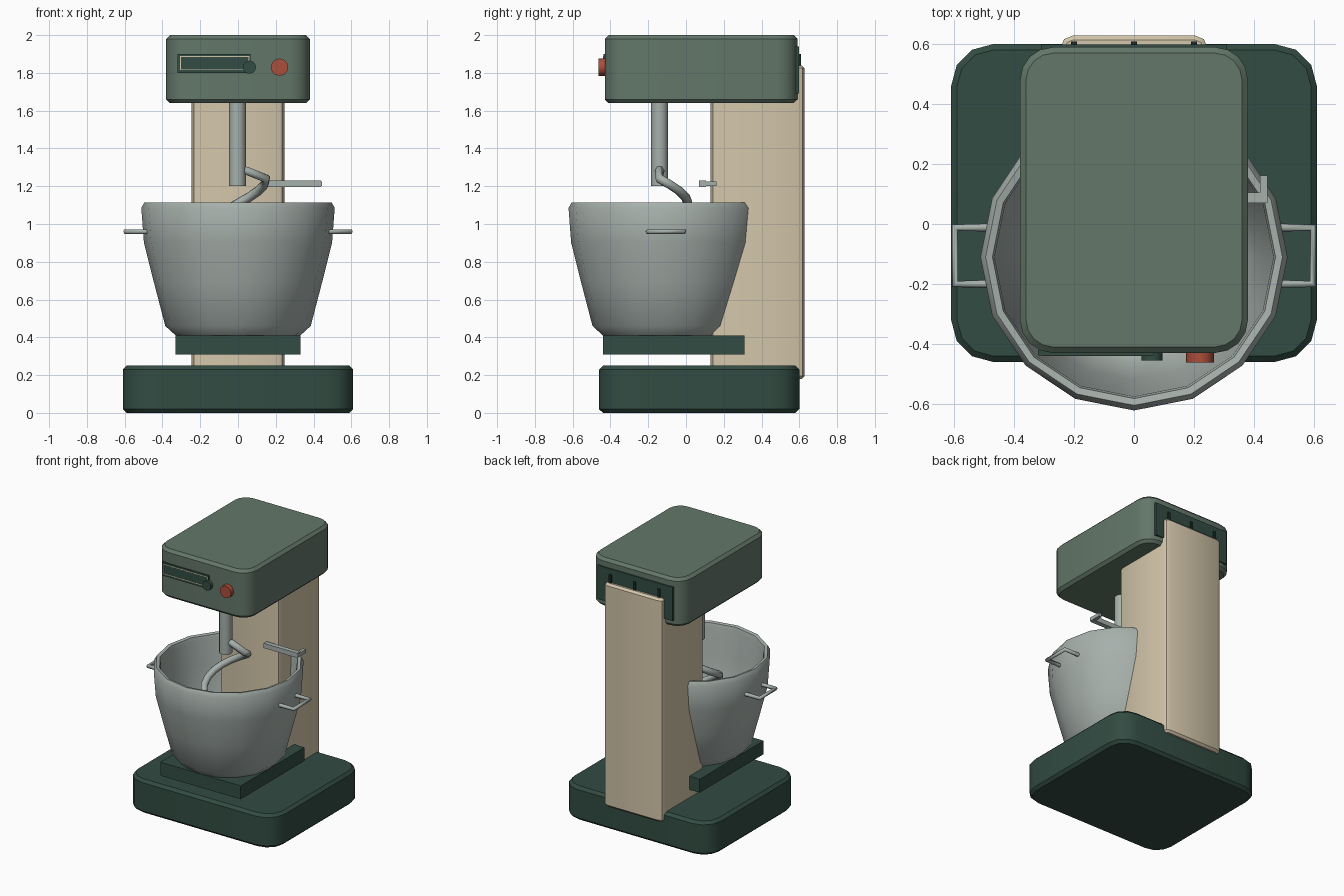
import bpy, bmesh, math
from math import sin, cos, pi

if "Cube" in bpy.data.objects:
    bpy.data.objects.remove(bpy.data.objects["Cube"])


def material(name, rgb):
    m = bpy.data.materials.new(name)
    lin = [((c / 255 + 0.055) / 1.055) ** 2.4 for c in rgb]
    m.diffuse_color = (*lin, 1)
    m.use_nodes = True
    m.node_tree.nodes["Principled BSDF"].inputs["Base Color"].default_value = m.diffuse_color
    return m


DARK = material("dark green", (50, 76, 66))
SAGE = material("sage green", (99, 119, 105))
CREAM = material("cream", (212, 198, 170))
STEEL = material("steel", (166, 176, 171))
RED = material("red", (172, 78, 58))
BLACK = material("dark slot", (26, 42, 36))


def finish(name, bm, mat, angle=30):
    bmesh.ops.recalc_face_normals(bm, faces=bm.faces)
    me = bpy.data.meshes.new(name)
    bm.to_mesh(me)
    bm.free()
    me.materials.append(mat)
    if angle:
        me.shade_smooth()
        me.set_sharp_from_angle(angle=math.radians(angle))
    ob = bpy.data.objects.new(name, me)
    bpy.context.collection.objects.link(ob)
    return ob


def box(name, x, y, z, mat):
    bm = bmesh.new()
    bmesh.ops.create_cube(bm, size=1)
    for v in bm.verts:
        v.co = [(a + b) / 2 + c * (b - a) for (a, b), c in zip((x, y, z), v.co)]
    return finish(name, bm, mat, 0)


def loft(bm, rings, closed=False):
    """Bridge rings of points; cap the ends unless the stack is closed."""
    vs = [[bm.verts.new(p) for p in r] for r in rings]
    n = len(vs[0])
    for a, b in zip(vs, vs[1:]):
        for i in range(n):
            j = (i + 1) % n
            bm.faces.new((a[i], a[j], b[j], b[i]))
    if not closed:
        bm.faces.new(vs[0])
        bm.faces.new(vs[-1])


def rounded_block(name, x, y, z, r, ch, mat, segs=3):
    """Block with rounded vertical corners and chamfered top and bottom."""
    def ring(inset, h):
        pts = []
        for k, (cx, cy) in enumerate(((x[1] - r, y[1] - r), (x[0] + r, y[1] - r),
                                      (x[0] + r, y[0] + r), (x[1] - r, y[0] + r))):
            for s in range(segs + 1):
                a = pi / 2 * (k + s / segs)
                pts.append((cx + (r - inset) * cos(a), cy + (r - inset) * sin(a), h))
        return pts
    bm = bmesh.new()
    loft(bm, [ring(ch, z[0]), ring(0, z[0] + ch), ring(0, z[1] - ch), ring(ch, z[1])])
    return finish(name, bm, mat, 35)


def cylinder(name, c, r, a, b, axis, sides, mat):
    """Cylinder along z or y between a and b; c is the other two coordinates."""
    bm = bmesh.new()
    rings = []
    for h in (a, b):
        ring = []
        for i in range(sides):
            t = 2 * pi * i / sides
            u, v = c[0] + r * cos(t), c[1] + r * sin(t)
            ring.append((u, v, h) if axis == "z" else (u, h, v))
        rings.append(ring)
    loft(bm, rings)
    return finish(name, bm, mat, 35)


def tube(name, pts, radius, mat, res=1):
    cu = bpy.data.curves.new(name, "CURVE")
    cu.dimensions = "3D"
    cu.bevel_depth, cu.bevel_resolution, cu.use_fill_caps = radius, res, True
    sp = cu.splines.new("POLY")
    sp.points.add(len(pts) - 1)
    for p, co in zip(sp.points, pts):
        p.co = (*co, 1)
    cu.materials.append(mat)
    ob = bpy.data.objects.new(name, cu)
    bpy.context.collection.objects.link(ob)
    bpy.ops.object.select_all(action="DESELECT")
    ob.select_set(True)
    bpy.context.view_layer.objects.active = ob
    bpy.ops.object.convert(target="MESH")
    return ob


# Body: base, column, head
rounded_block("base", (-.61, .61), (-.46, .60), (0, .25), .14, .02, DARK)
rounded_block("column", (-.245, .245), (.13, .628), (.18, 1.84), .04, .015, CREAM, 2)
rounded_block("head", (-.38, .38), (-.43, .59), (1.64, 2.0), .11, .02, SAGE, 4)

# Bowl support tray
box("bowl_tray", (-.33, .33), (-.44, .31), (.31, .41), DARK)

# Bowl: revolved outer wall, rolled rim and inner wall
BY = -.11
profile = [(.33, .41), (.385, .46), (.445, .69), (.498, .90), (.512, 1.085), (.495, 1.115),
           (.472, 1.11), (.465, 1.08), (.455, .90), (.41, .69), (.355, .48), (.30, .44)]
bm = bmesh.new()
loft(bm, [[(r * cos(2 * pi * i / 16), BY + r * sin(2 * pi * i / 16), z) for i in range(16)]
          for r, z in profile])
finish("bowl", bm, STEEL, 40)

# Bowl handles
for side, s in (("left", -1), ("right", 1)):
    tube("handle_" + side, [(s * .475, -.2, .96), (s * .597, -.2, .96),
                            (s * .597, -.012, .96), (s * .475, -.012, .96)], .014, STEEL)

# Spindle and spiral dough hook
SY = -.14
cylinder("spindle", (-.003, SY), .045, 1.2, 1.66, "z", 12, STEEL)
hook = [(0, SY, 1.29), (.05, SY, 1.28)]
for i in range(21):
    t = pi / 8 * i
    r = .15 if i < 14 else .15 - .016 * (i - 13)
    hook.append((r * cos(t), SY + r * sin(t), 1.24 - .033 * i))
tube("dough_hook", hook, .025, STEEL)

# Bowl lift lever
box("lever_arm", (.16, .44), (.07, .105), (1.195, 1.23), STEEL)
box("lever_grip", (.42, .445), (.07, .162), (1.2, 1.226), STEEL)

# Front control plate with thin cream outline
box("front_plate", (-.32, .065), (-.438, -.42), (1.80, 1.90), DARK)
for name, x, z in (("top", (-.308, .06), (1.885, 1.890)), ("bottom", (-.308, .06), (1.814, 1.819)),
                   ("left", (-.308, -.303), (1.814, 1.890)), ("right", (.055, .06), (1.814, 1.890))):
    box("plate_outline_" + name, x, (-.4395, -.437), z, CREAM)

# Knobs
cylinder("dark_knob", (.06, 1.83), .035, -.455, -.42, "y", 12, DARK)
cylinder("red_knob", (.22, 1.83), .046, -.462, -.42, "y", 12, RED)

# Rear vent panel and slots
box("rear_panel", (-.31, .31), (.58, .599), (1.69, 1.94), DARK)
for i in (-1, 0, 1):
    box(f"rear_slot_{i + 2}", (.2 * i - .01, .2 * i + .01), (.59, .608), (1.73, 1.90), BLACK)
